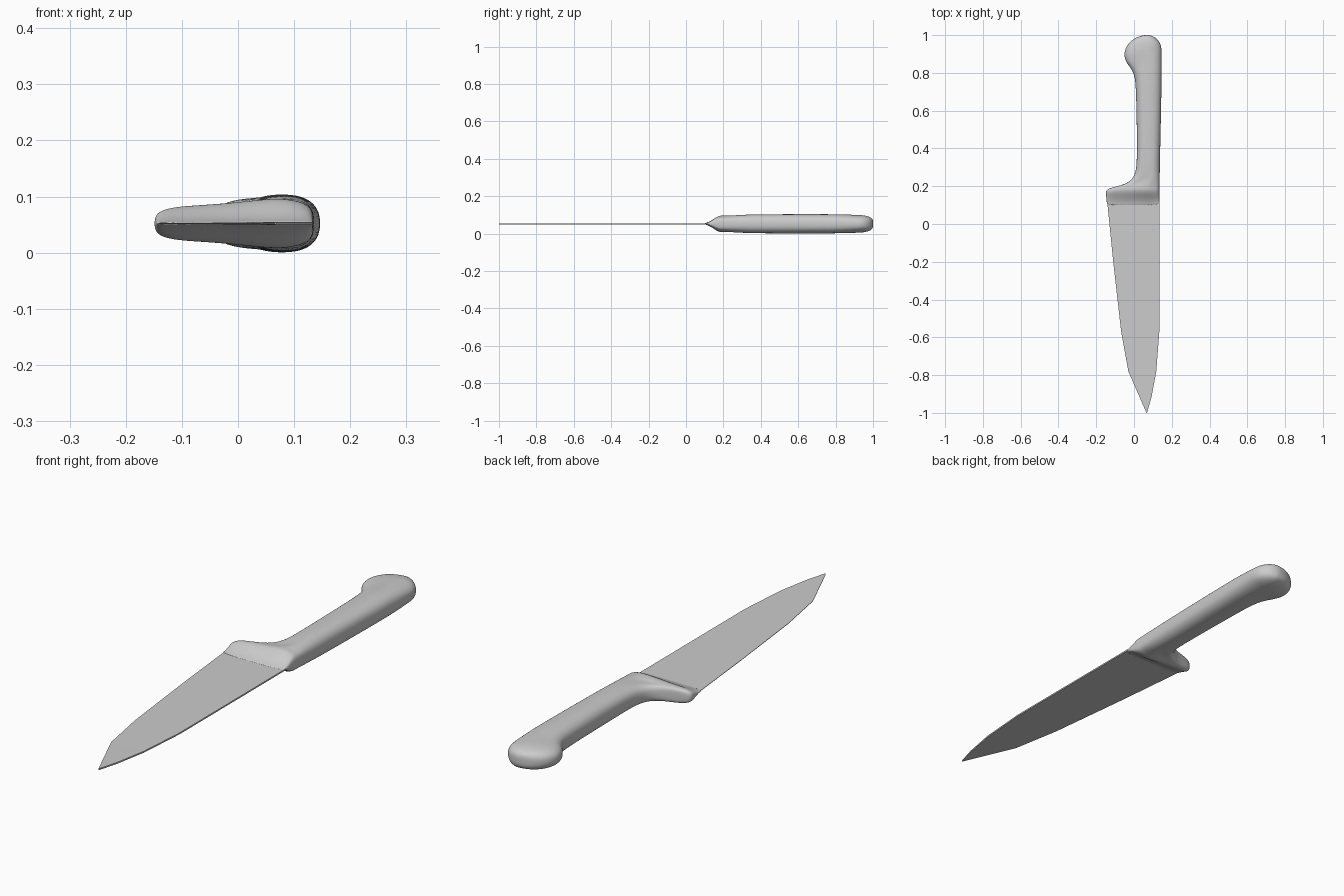
import bpy, bmesh, math

if "Cube" in bpy.data.objects:
    bpy.data.objects.remove(bpy.data.objects["Cube"])

Z = 0.052  # height of the knife's mid-plane


def loft(name, rings):
    """Skin a list of equal-length point rings and cap both ends."""
    bm = bmesh.new()
    rows = [[bm.verts.new(p) for p in ring] for ring in rings]
    n = len(rows[0])
    for a, b in zip(rows, rows[1:]):
        for i in range(n):
            j = (i + 1) % n
            bm.faces.new((a[i], a[j], b[j], b[i]))
    bm.faces.new(rows[0])
    bm.faces.new(rows[-1])
    bmesh.ops.recalc_face_normals(bm, faces=bm.faces)
    mesh = bpy.data.meshes.new(name)
    bm.to_mesh(mesh)
    bm.free()
    ob = bpy.data.objects.new(name, mesh)
    bpy.context.collection.objects.link(ob)
    return ob


def spow(v, p):
    return math.copysign(abs(v) ** p, v)


def ease(v, lo, hi):
    t = min(1, max(0, (v - lo) / (hi - lo)))
    return t * t * (3 - 2 * t)


def section(lx, ly, rx, ry, hl, hr, n=24):
    """Rounded section spanning from a left point to a right point."""
    p = 0.5 + 0.3 * ease(ly, 0.15, 0.28)
    ring = []
    for i in range(n):
        a = 2 * math.pi * i / n
        t = (1 + spow(math.cos(a), p)) / 2
        h = hl + (hr - hl) * ease(t, 0.35, 0.75)
        ring.append((lx + (rx - lx) * t, ly + (ry - ly) * t,
                     Z + h * spow(math.sin(a), p)))
    return ring


# Handle front: ramp rising from the blade to the bolster
rings = []
for i in range(5):
    t = i / 5
    h = 0.003 + 0.044 * t ** 1.5
    y = 0.098 + 0.075 * t
    rings.append(section(-0.143 - 0.008 * t, y, 0.135, y, h * 0.75, h))

# Handle body: left x, left y, right y, left half thickness
body = [
    (-0.150, 0.174, 0.180, 0.033), (-0.139, 0.187, 0.200, 0.033),
    (-0.095, 0.198, 0.215, 0.033), (-0.045, 0.212, 0.235, 0.035),
    (-0.010, 0.236, 0.260, 0.040), (0.010, 0.275, 0.300, 0.046),
    (0.016, 0.35, 0.36, 0.05), (0.014, 0.55, 0.55, 0.052),
    (0.010, 0.72, 0.73, 0.052), (0.003, 0.785, 0.80, 0.051),
    (-0.016, 0.825, 0.85, 0.047), (-0.044, 0.857, 0.89, 0.045),
]
for lx, ly, ry, hl in body:
    rx = 0.136 + 0.011 * ease(ry, 0.15, 0.85)
    rings.append(section(lx, ly, rx, ry, hl, 0.046 + 0.006 * ease(ry, 0.18, 0.4)))

# Handle pommel: quarter-round end
for i in range(7):
    a = math.radians(86 * i / 6)
    c, s = math.cos(a), math.sin(a)
    h = 0.05 * c ** 0.5
    rings.append(section(0.07 - 0.123 * c, 0.892 + 0.109 * s,
                         0.07 + 0.077 * c, 0.92 + 0.081 * s, h * 0.92, h))

handle = loft("handle", rings)
sub = handle.modifiers.new("smooth", 'SUBSURF')
sub.levels = sub.render_levels = 2
for f in handle.data.polygons:
    f.use_smooth = True

# Blade: y, cutting edge x, spine x
outline = [
    (0.16, -0.146, 0.134), (-0.20, -0.110, 0.134), (-0.57, -0.068, 0.134),
    (-0.78, -0.030, 0.118), (-0.92, 0.031, 0.092), (-1.0, 0.066, 0.069),
]
blade = loft("blade", [[(e, y, Z - 0.001), (s, y, Z - 0.003),
                        (s, y, Z + 0.003), (e, y, Z + 0.001)]
                       for y, e, s in outline])
